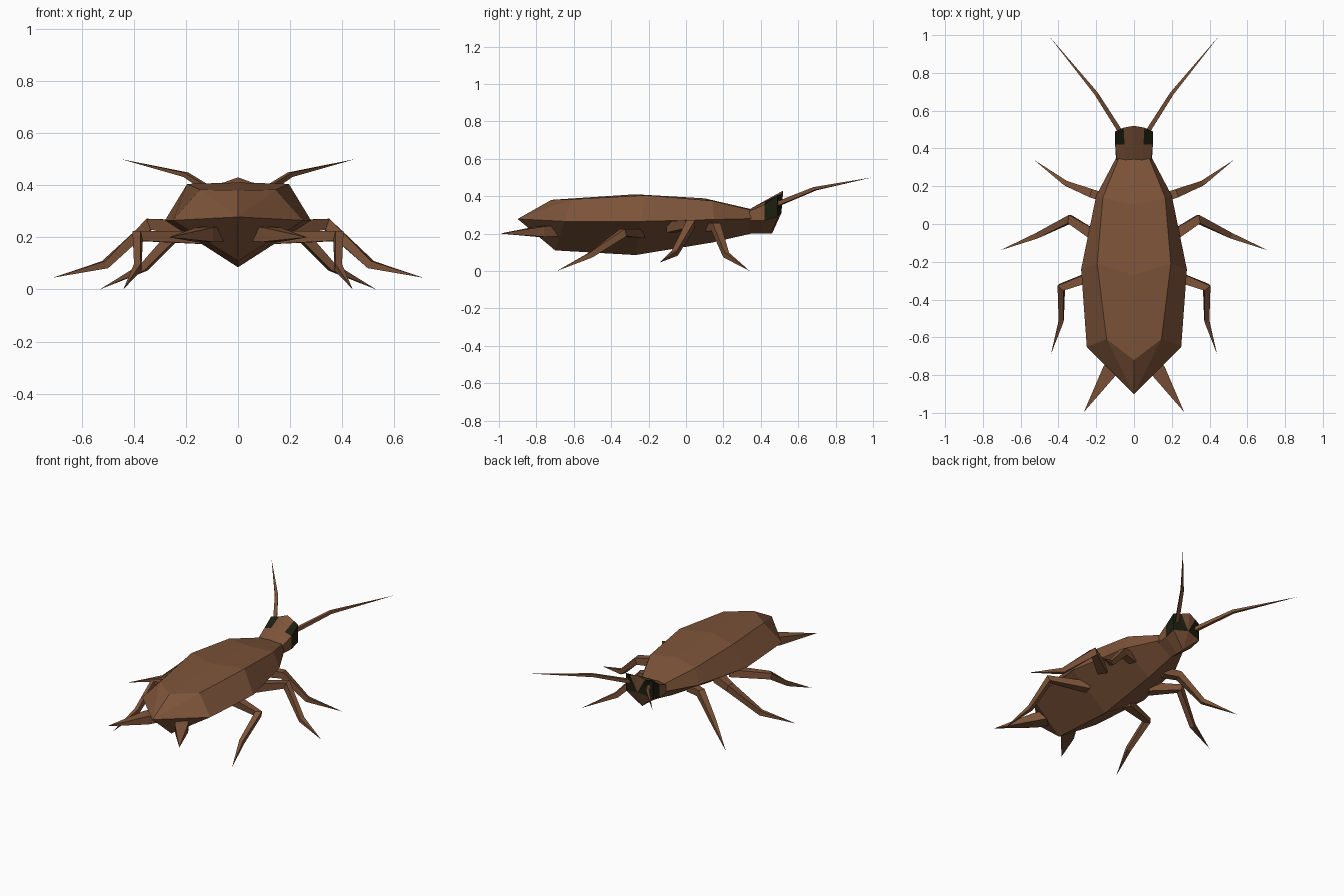
import bpy, bmesh
from mathutils import Vector

cube = bpy.data.objects.get("Cube")
if cube:
    bpy.data.objects.remove(cube)


def material(name, color):
    mat = bpy.data.materials.new(name)
    mat.use_nodes = True
    mat.diffuse_color = color
    mat.node_tree.nodes["Principled BSDF"].inputs["Base Color"].default_value = color
    return mat


brown = material("shell brown", (0.205, 0.088, 0.041, 1))
dark = material("eye black", (0.012, 0.013, 0.005, 1))


def finish(name, bm, mats):
    bmesh.ops.recalc_face_normals(bm, faces=bm.faces)
    mesh = bpy.data.meshes.new(name)
    bm.to_mesh(mesh)
    bm.free()
    for m in mats:
        mesh.materials.append(m)
    obj = bpy.data.objects.new(name, mesh)
    bpy.context.collection.objects.link(obj)
    return obj


def loft(rings, cap_start=True, cap_end=True):
    """Skin closed rings; a ring of one point closes to a tip."""
    bm = bmesh.new()
    loops = [[bm.verts.new(p) for p in r] for r in rings]
    for a, b in zip(loops, loops[1:]):
        n = max(len(a), len(b))
        for i in range(n):
            j = (i + 1) % n
            quad = [a[i % len(a)], a[j % len(a)], b[j % len(b)], b[i % len(b)]]
            bm.faces.new(list(dict.fromkeys(quad)))
    for loop, cap in ((loops[0], cap_start), (loops[-1], cap_end)):
        if cap and len(loop) > 2:
            bm.faces.new(loop)
    return bm


def both_sides(half):
    """First and last points lie on the centre line."""
    return half + [(-x, y, z) for x, y, z in reversed(half[1:-1])]


def limb(name, path, widths, heights):
    """Tapered four-sided limb, ending in a point, on both sides."""
    for side, sx in (("left", 1), ("right", -1)):
        pts = [Vector((sx * x, y, z)) for x, y, z in path]
        rings = []
        for i, (w, h) in enumerate(zip(widths, heights)):
            before = pts[i] - pts[max(i - 1, 0)]
            after = pts[i + 1] - pts[i]
            d = (before.normalized() + after.normalized()).normalized()
            across = d.cross(Vector((0, 0, 1))).normalized() * w / 2
            up = across.cross(d).normalized() * h / 2
            rings.append([pts[i] + across + up, pts[i] - across + up,
                          pts[i] - across - up, pts[i] + across - up])
        rings.append([pts[-1]])
        finish(side + "_" + name, loft(rings), [brown])


# Body: top centre, shoulder, side edge, keel at each station
body = [
    [(0, -0.72, 0.38), (0.145, -0.61, 0.383), (0.25, -0.65, 0.265), (0, -0.70, 0.11)],
    [(0, -0.27, 0.41), (0.195, -0.21, 0.405), (0.28, -0.24, 0.265), (0, -0.27, 0.085)],
    [(0, 0.10, 0.388), (0.165, 0.14, 0.375), (0.20, 0.15, 0.275), (0, 0.14, 0.152)],
    [(0, 0.35, 0.33), (0.08, 0.35, 0.325), (0.095, 0.35, 0.28), (0, 0.35, 0.20)],
]
finish("body", loft([[(0, -0.90, 0.278)]] + [both_sides(r) for r in body]), [brown])

# Head: widens upward toward the face, with dark eyes at the upper corners
head = [
    [(0, 0.34, 0.33), (0.045, 0.34, 0.33), (0.09, 0.34, 0.32), (0.095, 0.34, 0.27), (0, 0.34, 0.20)],
    [(0, 0.42, 0.375), (0.05, 0.42, 0.37), (0.10, 0.42, 0.355), (0.10, 0.42, 0.27), (0, 0.40, 0.20)],
    [(0, 0.52, 0.43), (0.055, 0.51, 0.41), (0.10, 0.49, 0.405), (0.10, 0.49, 0.29), (0, 0.46, 0.20)],
]
bm = loft([both_sides(r) for r in head], cap_end=False)
bm.verts.ensure_lookup_table()
front = list(bm.verts)[-8:]
brow = bm.verts.new((0, 0.51, 0.31))
for i in range(8):
    bm.faces.new((front[i], front[(i + 1) % 8], brow))
for f in bm.faces:
    c = f.calc_center_median()
    f.material_index = int(c.y > 0.43 and abs(c.x) > 0.045 and c.z > 0.29)
finish("head", bm, [brown, dark])

# Legs
limb("front_leg",
     [(0.12, 0.13, 0.235), (0.22, 0.16, 0.235), (0.36, 0.215, 0.085), (0.53, 0.34, 0)],
     (0.05, 0.045, 0.026), (0.05, 0.045, 0.03))
limb("middle_leg",
     [(0.18, -0.08, 0.235), (0.34, 0.025, 0.25), (0.51, -0.06, 0.095), (0.71, -0.14, 0.045)],
     (0.06, 0.045, 0.03), (0.06, 0.045, 0.03))
limb("hind_leg",
     [(0.15, -0.25, 0.20), (0.385, -0.335, 0.205), (0.385, -0.51, 0.085), (0.44, -0.69, 0)],
     (0.06, 0.04, 0.026), (0.05, 0.04, 0.03))

# Tail spikes and antennae
limb("tail_spike", [(0.08, -0.70, 0.215), (0.13, -0.78, 0.21), (0.265, -0.995, 0.20)],
     (0.08, 0.08), (0.06, 0.055))
limb("antenna", [(0.06, 0.47, 0.35), (0.20, 0.69, 0.44), (0.45, 0.995, 0.50)],
     (0.024, 0.02), (0.024, 0.018))
